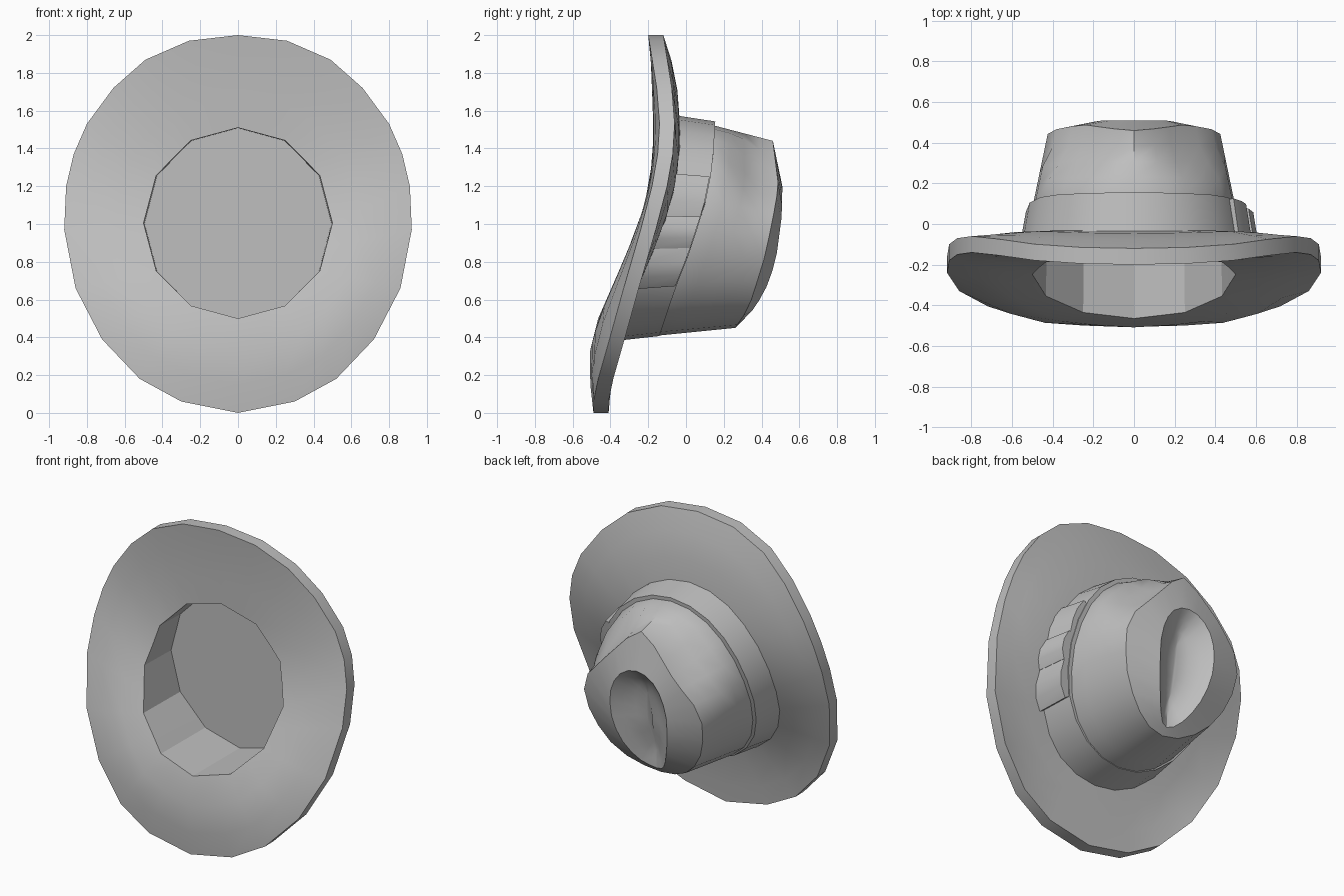
import bpy, bmesh, math

if "Cube" in bpy.data.objects:
    bpy.data.objects.remove(bpy.data.objects["Cube"], do_unlink=True)

felt = bpy.data.materials.new("grey_felt")
felt.use_nodes = True
felt.diffuse_color = (0.52, 0.52, 0.52, 1)
felt.node_tree.nodes["Principled BSDF"].inputs["Base Color"].default_value = (0.52, 0.52, 0.52, 1)

N = 24


def curve(*pts):
    """Piecewise linear function of height."""
    def f(z):
        for (z0, y0), (z1, y1) in zip(pts, pts[1:]):
            if z <= z1:
                t = max(0, (z - z0) / (z1 - z0))
                return y0 + (y1 - y0) * t
        return pts[-1][1]
    return f


def oval(rx, rz, cz, y, shape=lambda a: (1, 1)):
    """Ring of points around the hat axis, depth given by height."""
    ring = []
    for i in range(N):
        a = 2 * math.pi * i / N
        sx, sz = shape(a)
        x, z = rx * math.sin(a) * sx, cz + rz * math.cos(a) * sz
        ring.append((x, y(z), z))
    return ring


def mix(r0, r1, t):
    return [tuple(p + (q - p) * t for p, q in zip(a, b)) for a, b in zip(r0, r1)]


def skin(name, rings, caps=(False, False), angle=32):
    bm = bmesh.new()
    loops = [[bm.verts.new(p) for p in r] for r in rings]
    for a, b in zip(loops, loops[1:]):
        for i in range(len(a)):
            j = (i + 1) % len(a)
            bm.faces.new((a[i], a[j], b[j], b[i]))
    for use, loop in zip(caps, (loops[0], loops[-1])):
        if use:
            bm.faces.new(loop)
    bmesh.ops.recalc_face_normals(bm, faces=bm.faces)
    me = bpy.data.meshes.new(name)
    bm.to_mesh(me)
    bm.free()
    ob = bpy.data.objects.new(name, me)
    bpy.context.collection.objects.link(ob)
    me.materials.append(felt)
    bpy.ops.object.select_all(action='DESELECT')
    ob.select_set(True)
    bpy.context.view_layer.objects.active = ob
    bpy.ops.object.shade_smooth_by_angle(angle=math.radians(angle))


# Depth curves: brim centre, brim edge, top of the band, crown shoulder, dent lip
brim_y = curve((.15, -.525), (.33, -.512), (.5, -.465), (.74, -.36), (1, -.25),
               (1.2, -.195), (1.4, -.17), (1.6, -.175), (2, -.2))
rim_y = curve((0, -.49), (.06, -.49), (.18, -.465), (.39, -.405), (.66, -.33), (.97, -.24),
              (1.2, -.18), (1.37, -.15), (1.53, -.14), (1.72, -.155), (2, -.2))
band_y = curve((.41, -.14), (.65, -.06), (.85, .02), (1.1, .1), (1.3, .14), (1.54, .155))
shoulder_y = curve((.45, .26), (.55, .33), (.8, .41), (1, .455), (1.2, .49), (1.44, .46))
lip_y = curve((.49, .3), (.55, .36), (.65, .42), (.8, .475), (1.05, .508), (1.2, .51))

# Brim, with the twelve-sided head opening and its flat floor
half = [(0, 2), (.26, 1.97), (.49, 1.87), (.66, 1.72), (.8, 1.53), (.87, 1.37), (.91, 1.2),
        (.92, .97), (.86, .66), (.72, .39), (.52, .18), (.3, .06), (0, 0)]
outline = half + [(-x, z) for x, z in half[-2:0:-1]]
rim = [(x, rim_y(z), z) for x, z in outline]


def twelve(a):
    k = math.cos(math.pi / 12) if round(a * 12 / math.pi) % 2 else 1
    return k, k


def brim_ring(inner, t, lift):
    """Ring part way to the edge, easing from the centre curve to the edge curve."""
    return [(x, brim_y(z) * (1 - t ** 3) + rim_y(z) * t ** 3 + lift, z)
            for x, y, z in mix(inner, rim, t)]


hole = oval(.5, .505, 1.005, brim_y, twelve)
floor = oval(.495, .505, 1.003, lambda z: .018, twelve)
neck = oval(.53, .575, .978, brim_y)
under = [brim_ring(hole, t, 0) for t in (0, .35, .7, 1)]
over = [brim_ring(neck, t, lift) for t, lift in ((1, .08), (.7, .11), (.35, .135), (0, .14))]
skin("brim", [floor] + under + over, (True, False), 28)

# Crown with two flattened side pinches and an oval dent in its top


def pinch(depth):
    def shape(a):
        d = min(a, 2 * math.pi - a) - math.radians(43)
        k = min(1, (1 - depth) / math.cos(d)) if abs(d) < 1 else 1
        return k, k
    return shape


def crown_ring(t, depth):
    low = oval(.505, .555, .965, band_y, pinch(depth))
    high = oval(.425, .495, .945, shoulder_y, pinch(depth))
    return mix(low, high, t)


def teardrop(a):
    return 1 + .2 * math.cos(a), 1


def dent(sx, sz, drop):
    return oval(.2 * sx, .355 * sz, .845, lambda z: lip_y(z) - drop, teardrop)


base = oval(.52, .565, .97, lambda z: brim_y(z) + .05)
crown = [base] + [crown_ring(t, d) for t, d in
                  ((0, 0), (.25, .04), (.5, .14), (.75, .205), (1, .21))]
crown += [dent(1, 1, 0), dent(.72, .85, .05), dent(.4, .68, .09), dent(.08, .5, .11)]
skin("crown", crown, (False, True), 27)

# Hat band around the crown
band_low = oval(.572, .6, .978, lambda z: brim_y(z) + .1)
band_top = oval(.532, .568, .975, band_y)
band_in = oval(.49, .545, .965, band_y)
skin("hat_band", [band_low, band_top, band_in])

# Side bow: curved pads on the band


def bow_pad(name, start, end, lift, count):
    def low(z):
        return brim_y(z) + .1

    def top(z):
        return band_y(z) - .005

    sections = []
    for i in range(count + 1):
        a = math.radians(start + (end - start) * i / count)
        k = lift * (.6 if i in (0, count) else 1)

        def point(r, depth):
            z = .977 + (r + .03) * math.sin(a)
            return (r * math.cos(a), depth(z), z)

        sections.append([point(.52, low), point(.572 + k, low),
                         point(.537 + k, top), point(.49, top)])
    skin(name, sections, (True, True))


bow_pad("bow_tail", -31, -10, .046, 3)
bow_pad("bow_knot", -10, 6, .05, 3)
bow_pad("bow_loop", 6, 28, .03, 3)
